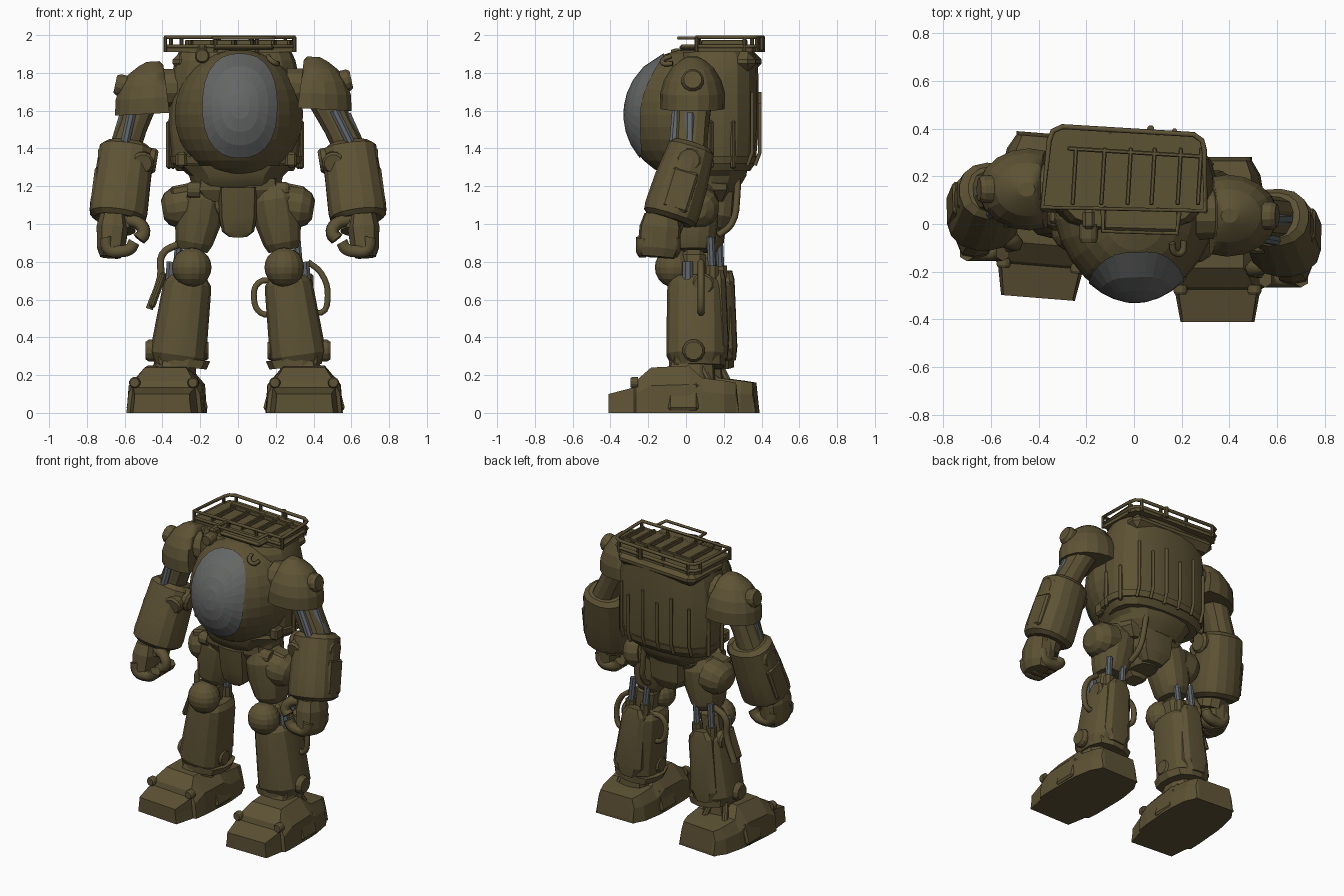
import bpy, bmesh, math
from mathutils import Vector, Matrix

if "Cube" in bpy.data.objects:
    bpy.data.objects.remove(bpy.data.objects["Cube"])


def material(name, rgb):
    m = bpy.data.materials.new(name)
    m.diffuse_color = (*rgb, 1)
    m.use_nodes = True
    m.node_tree.nodes["Principled BSDF"].inputs["Base Color"].default_value = m.diffuse_color
    return m


OLIVE = material("olive_paint", (0.110, 0.085, 0.035))
GLASS = material("grey_glass", (0.128, 0.134, 0.130))
STEEL = material("blue_grey_steel", (0.115, 0.130, 0.145))


def finish(name, bm, mat, smooth=0):
    bmesh.ops.recalc_face_normals(bm, faces=bm.faces)
    me = bpy.data.meshes.new(name)
    bm.to_mesh(me)
    bm.free()
    me.materials.append(mat)
    ob = bpy.data.objects.new(name, me)
    bpy.context.collection.objects.link(ob)
    if smooth:
        bpy.context.view_layer.objects.active = ob
        bpy.ops.object.select_all(action='DESELECT')
        ob.select_set(True)
        bpy.ops.object.shade_smooth_by_angle(angle=math.radians(smooth))
    return ob


def skin(name, rings, mat, smooth=0):
    """Join point rings into a capped surface."""
    bm = bmesh.new()
    vs = [[bm.verts.new(p) for p in r] for r in rings]
    n = len(vs[0])
    for a, b in zip(vs, vs[1:]):
        for i in range(n):
            j = (i + 1) % n
            bm.faces.new((a[i], a[j], b[j], b[i]))
    bm.faces.new(vs[0])
    bm.faces.new(vs[-1])
    return finish(name, bm, mat, smooth)


def loft(name, a, b, secs, n=14, e=2.0, mat=OLIVE, smooth=15):
    """Sections (t, rx, ry) along the line a-b, superellipse exponent e."""
    a, b = Vector(a), Vector(b)
    d = (b - a).normalized()
    ref = Vector((1, 0, 0)) if abs(d.x) < 0.8 else Vector((0, 1, 0))
    u = (ref - d * ref.dot(d)).normalized()
    v = d.cross(u)
    rings = []
    for s in secs:
        ring = []
        for k in range(n):
            t = 2 * math.pi * (k + 0.5) / n
            x, y = math.cos(t), math.sin(t)
            f = (abs(x) ** e + abs(y) ** e) ** (-1 / e)
            ring.append(a.lerp(b, s[0]) + u * x * f * s[1] + v * y * f * s[2])
        rings.append(ring)
    return skin(name, rings, mat, smooth)


def disc(name, a, b, r, mat=OLIVE, n=12):
    return loft(name, a, b, [(0, r, r), (.75, r, r), (1, r * .8, r * .8)], n, 2, mat)


def rod(name, a, b, r, mat=STEEL):
    return loft(name, a, b, [(0, r, r), (1, r, r)], 8, 2, mat)


def ball(name, c, r, seg=14, smooth=15, pinch=0):
    bm = bmesh.new()
    bmesh.ops.create_uvsphere(bm, u_segments=seg, v_segments=seg * 2 // 3, radius=1)
    for v in bm.verts:
        v.co.x *= 1 - pinch * max(0, -v.co.y)
    bm.transform(Matrix.Translation(c) @ Matrix.Diagonal((*r, 1)))
    return finish(name, bm, OLIVE, smooth)


def box(name, c, size, rot=(0, 0, 0), bevel=0.012, mat=OLIVE):
    bm = bmesh.new()
    bmesh.ops.create_cube(bm, size=1)
    bm.transform(Matrix.Diagonal((*size, 1)))
    if bevel:
        bmesh.ops.bevel(bm, geom=bm.edges[:], offset=bevel, segments=1, affect='EDGES')
    r = Matrix.Rotation(rot[2], 4, 'Z') @ Matrix.Rotation(rot[1], 4, 'Y') @ Matrix.Rotation(rot[0], 4, 'X')
    bm.transform(Matrix.Translation(c) @ r)
    return finish(name, bm, mat)


def tube(name, pts, r, mat=OLIVE, cyclic=False, curved=True):
    cu = bpy.data.curves.new(name, 'CURVE')
    cu.dimensions, cu.bevel_depth, cu.bevel_resolution = '3D', r, 1
    cu.resolution_u, cu.use_fill_caps = 4, True
    sp = cu.splines.new('BEZIER')
    sp.bezier_points.add(len(pts) - 1)
    for p, co in zip(sp.bezier_points, pts):
        p.co = co
        p.handle_left_type = p.handle_right_type = 'AUTO' if curved else 'VECTOR'
    sp.use_cyclic_u = cyclic
    cu.materials.append(mat)
    ob = bpy.data.objects.new(name, cu)
    bpy.context.collection.objects.link(ob)


# --- torso: round cockpit in front, barrel hull behind ---
C, R, PINCH = Vector((0.005, 0.02, 1.58)), Vector((0.34, 0.345, 0.345)), 0.17
ball("cockpit_ball", C, R, 24, 0, PINCH)
loft("hull", (-0.015, 0.17, 1.28), (-0.015, 0.17, 1.91),
     [(0, .31, .17), (.07, .335, .2), (.35, .355, .215), (.75, .345, .215), (.93, .32, .21), (1, .30, .19)], 20, 2.6)
loft("hull_skirt", (-0.01, 0.1, 1.17), (-0.01, 0.1, 1.31),
     [(0, .2, .16), (.35, .24, .2), (.6, .25, .22), (1, .31, .23)], 16, 2.6)

# canopy window projected on the pinched ball
bm = bmesh.new()
rows, N = [], 28
for q in (0.01, .25, .5, .75, 1):
    ring = []
    for k in range(N):
        t = 2 * math.pi * k / N
        f = (abs(math.cos(t)) ** 2.4 + abs(math.sin(t)) ** 2.4) ** (-1 / 2.4)
        x, z = 0.005 + 0.195 * q * f * math.cos(t), 0.045 + 0.272 * q * f * math.sin(t)
        y = 1
        for _ in range(12):
            y = math.sqrt(max(0, 1 - (x / R.x / (1 - PINCH * y)) ** 2 - (z / R.z) ** 2))
        ring.append(bm.verts.new(C + Vector((x, -y * R.y, z)) * 1.02))
    rows.append(ring)
for a, b in zip(rows, rows[1:]):
    for k in range(N):
        bm.faces.new((a[k], a[k - 1], b[k - 1], b[k]))
bm.faces.new(rows[0])
finish("canopy_window", bm, GLASS)

# hull ribs, belt and side fittings
for i, x in enumerate((-.27, -.16, -.05, .06, .17, .25)):
    yb = .385 if abs(x) < .2 else .345
    tube("back_rib", [(x, yb - .02, 1.31), (x, yb + .006, 1.38), (x, yb + .006, 1.64 + .06 * (i % 2))], .011, curved=False)
for x, y in ((-.365, .13), (-.345, .25), (.335, .13), (.32, .25)):
    box("side_rib", (x, y, 1.42), (.03, .03, .26))
loft("hull_belt", (-0.01, 0.16, 1.32), (-0.01, 0.16, 1.36), [(0, .345, .215), (1, .355, .222)], 20, 2.6)
for x in (-.3, .28):
    box("side_vent", (x, .02, 1.34), (.06, .08, .08))
disc("headlight", (-.19, 0, 1.89), (-.19, -.08, 1.89), .04)
box("lamp_post", (-.19, .02, 1.92), (.05, .08, .06))
tube("cockpit_hoop", [(.16, -.08, 1.89), (.17, -.12, 1.87), (.2, -.12, 1.85), (.21, -.07, 1.85)], .014)

# --- roof rack ---
TILT = -0.06
box("roof_deck", (-.03, .21, 1.86), (.62, .35, .1), (0, 0, TILT), .04)
corners = [(-.385, .07), (-.355, .35), (-.34, .39), (-.3, .408), (.25, .375), (.285, .35), (.295, .31), (.3, .055)]
skin("rack_floor", [[(x, y, z) for x, y in corners] for z in (1.91, 1.945)], OLIVE)
box("front_step", (.03, .02, 1.935), (.32, .10, .03), (0, 0, -.03))
for z in (1.94, 1.988):
    tube("rack_rail", [(x, y, z) for x, y in corners], .011, cyclic=True, curved=False)
for x, y in corners[:2] + corners[3:5] + corners[6:] + [(-.1, .39), (.1, .38), (-.12, .065), (.1, .06)]:
    rod("rack_post", (x, y, 1.91), (x, y, 1.99), .011, OLIVE)
for x in (-.25, -.13, -.02, .08, .19, .275):
    box("rack_slat", (x, .2, 1.96), (.018, .24, .03), (0, 0, TILT), .004)
box("rack_crossbar", (-.0, .3, 1.96), (.56, .018, .03), (0, 0, TILT), .004)
tube("front_rail", [(-.13, .06, 1.985), (-.13, -.03, 1.985), (.18, -.04, 1.985), (.19, .05, 1.985)], .01, curved=False)
rod("antenna_stub", (.07, .4, 1.92), (.07, .4, 1.99), .015, OLIVE)

# --- pelvis ---
loft("waist", (0, .08, 1.12), (0, .08, 1.24), [(0, .19, .13), (.5, .24, .16), (1, .23, .16)], 12, 4)
loft("front_flap", (0, -.03, 1.2), (0, 0, .935), [(0, .105, .07), (.6, .1, .07), (.9, .085, .06), (1, .05, .05)], 12, 4)
loft("rear_flap", (0, .2, 1.2), (0, .17, .98), [(0, .13, .06), (.7, .12, .07), (1, .07, .05)], 12, 4)
loft("pelvis_core", (0, .08, 1.2), (0, .08, .97), [(0, .16, .13), (.5, .15, .13), (1, .08, .1)], 12, 3)
for s in (-1, 1):
    disc("waist_knob", (.2 * s, -.02, 1.18), (.27 * s, -.02, 1.18), .045)
    box("hip_bracket", (.29 * s, .05, 1.18), (.13, .1, .06), (0, .2 * s, 0))
tube("rear_hose", [(.12, .27, 1.33), (.14, .27, 1.15), (.16, .24, 1.0), (.17, .17, .94)], .018)

# --- legs: side, stance depth shift, foot centre x, foot yaw ---
for s, dy, fx, yaw in ((-1, .045, .375, -.08), (1, 0, .35, 0)):
    def P(x, y, z):
        return Vector((s * x, y + dy, z))
    loft("thigh", P(.18, .04, 1.2), P(.24, .04, .86),
         [(0, .09, .1), (.2, .125, .13), (.55, .125, .13), (.88, .1, .115), (1, .08, .09)], 14, 2.4)
    loft("hip_pad", P(.25, .05, 1.1), P(.4, .05, 1.075), [(0, .125, .11), (.55, .125, .11), (.85, .1, .085), (1, .06, .05)], 14, 2.2)
    ball("knee_ball", P(.245, -.065, .77), (.105, .1, .105), 16)
    box("knee_joint", P(.27, .04, .76), (.14, .13, .2), (0, -.15 * s, 0), .03)
    for x, y in ((.2, .13), (.31, .13)):
        rod("knee_piston", P(x, y, .93), P(x + .02, y + .01, .7), .022)
        rod("piston_sleeve", P(x + .015, y + .01, .78), P(x + .02, y + .01, .68), .034, OLIVE)
    rod("side_piston", P(.35, .01, .8), P(.36, .01, .64), .03)
    loft("shin", P(.262, .055, .72), P(.325, .055, .25),
         [(0, .1, .12), (.07, .125, .15), (.15, .13, .155), (.72, .146, .16), (.88, .15, .16), (1, .12, .13)], 16, 2.7)
    loft("shin_collar", P(.3, .06, .29), P(.305, .06, .245), [(0, .155, .15), (1, .14, .15)], 12, 3)
    loft("calf_guard", P(.27, .17, .75), P(.31, .19, .28), [(0, .05, .03), (.1, .085, .04), (.85, .1, .04), (1, .06, .03)], 10, 3)
    disc("ankle_disc", P(.42, .04, .33), P(.49, .04, .33), .06)
    disc("inner_ankle_disc", P(.21, .04, .33), P(.155, .04, .33), .055)
    disc("shin_disc", P(.35, .09, .68), P(.4, .09, .68), .06)
    loft("ankle", P(.32, .04, .3), P(.34, .02, .15), [(0, .1, .11), (1, .12, .14)], 10, 3)
    # foot: tapered cross-sections from toe to heel
    foot = Vector((s * fx, -.065 + dy * 2.2, 0))
    rot = Matrix.Rotation(yaw, 3, 'Z')
    rings = []
    for y, wb, wt, h in ((-.345, .155, .145, .10), (-.21, .18, .165, .135), (-.2, .2, .155, .17), (-.12, .205, .11, .24),
                         (.08, .205, .11, .25), (.15, .2, .15, .185), (.27, .18, .14, .17), (.33, .145, .12, .16), (.345, .145, .12, .02)):
        m = h * .6
        sec = ((-wb, 0), (-wb * .95, m), (-wt, h), (wt, h), (wb * .95, m), (wb, 0))
        rings.append([foot + rot @ Vector((x, y, z)) for x, z in sec])
    skin("foot", rings, OLIVE)
    for q in (-1, 1):
        disc("toe_bolt", foot + rot @ Vector((q * .155, -.19, .16)), foot + rot @ Vector((q * .155, -.23, .16)), .03)
        box("foot_side_plate", foot + Vector((q * .185, .05, .085)), (.03, .16, .15), (0, -q * .25, 0))
        rod("heel_strut", foot + Vector((q * .08, .19, .16)), foot + Vector((q * .04, .12, .3)), .02, OLIVE)

# leg hoses and side flap
tube("outer_hose", [(.37, .08, .8), (.44, .08, .74), (.475, .08, .62), (.44, .08, .53), (.38, .08, .56)], .018)
tube("inner_hose", [(.2, .1, .7), (.11, .1, .69), (.085, .1, .6), (.12, .1, .53), (.2, .1, .52)], .018)
tube("left_hose", [(-.3, .14, .9), (-.4, .14, .84), (-.41, .14, .72), (-.47, .14, .55)], .022)
box("leg_flap", (-.425, .1, .65), (.035, .1, .2), (0, .35, 0))

# --- arms: side, depth shift, shoulder shift, height shift ---
for s, dy, sx, dz in ((-1, .11, .05, -.025), (1, 0, 0, 0)):
    def P(x, y, z):
        return Vector((s * x, y + dy, z))
    loft("shoulder_axle", P(.26, .04, 1.72), P(.45, .04, 1.72), [(0, .11, .11), (1, .1, .1)], 12)
    # dome: rounded outside, cut flat toward the body
    dome = loft("shoulder_dome", P(.385 + sx, .035, 1.61 + dz), P(.40 + sx, .035, 1.885 + dz),
                [(0, .22, .17), (.3, .212, .172), (.55, .185, .152), (.78, .135, .113), (.92, .08, .07), (1, .035, .03)], 18)
    for v in dome.data.vertices:
        flat = .315 + sx + .13 * (v.co.z - 1.61)
        if s * v.co.x < flat:
            v.co.x = s * flat
    disc("shoulder_disc", P(.53 + sx, .035, 1.75 + dz), P(.6 + sx, .035, 1.765 + dz), .06)
    loft("upper_arm", P(.46 + sx, .04, 1.66), P(.62, .02, 1.34), [(0, .09, .1), (.45, .08, .09), (1, .085, .09)], 12, 2.5)
    rod("arm_piston", P(.51 + sx, -.05, 1.6), P(.6, -.065, 1.42), .026)
    rod("outer_piston", P(.57 + sx * .6, .02, 1.58), P(.66, .02, 1.38), .03)
    loft("forearm", P(.585, .035, 1.42), P(.64, -.09, 1.02),
         [(0, .11, .1), (.06, .145, .125), (.5, .15, .145), (.85, .155, .15), (.95, .15, .145), (1, .12, .12)], 16, 2.4)
    disc("elbow_disc", P(.68, .015, 1.34), P(.74, .015, 1.34), .07)
    disc("inner_elbow_disc", P(.49, 0, 1.34), P(.43, 0, 1.33), .07)
    disc("front_elbow_disc", P(.51, -.06, 1.33), P(.505, -.115, 1.32), .06)
    box("forearm_plate", P(.755, -.03, 1.18), (.035, .14, .22), (-.3, -.13 * s, 0))
    loft("wrist", P(.63, -.09, 1.06), P(.63, -.12, .96), [(0, .1, .1), (1, .09, .09)], 10)
    # curled fist
    loft("palm", P(.66, -.13, 1.05), P(.675, -.15, .825), [(0, .07, .09), (.3, .085, .11), (.8, .075, .11), (1, .055, .09)], 10, 3)
    for k in range(4):
        y = -.23 + k * .055
        tube("finger", [P(.7, y, .93), P(.685, y, .865), P(.62, y, .855), P(.57, y, .87), P(.55, y, .905)], .036)
    tube("thumb", [P(.58, -.16, 1.02), P(.52, -.18, 1.0), P(.5, -.19, .95), P(.525, -.195, .92)], .036)
